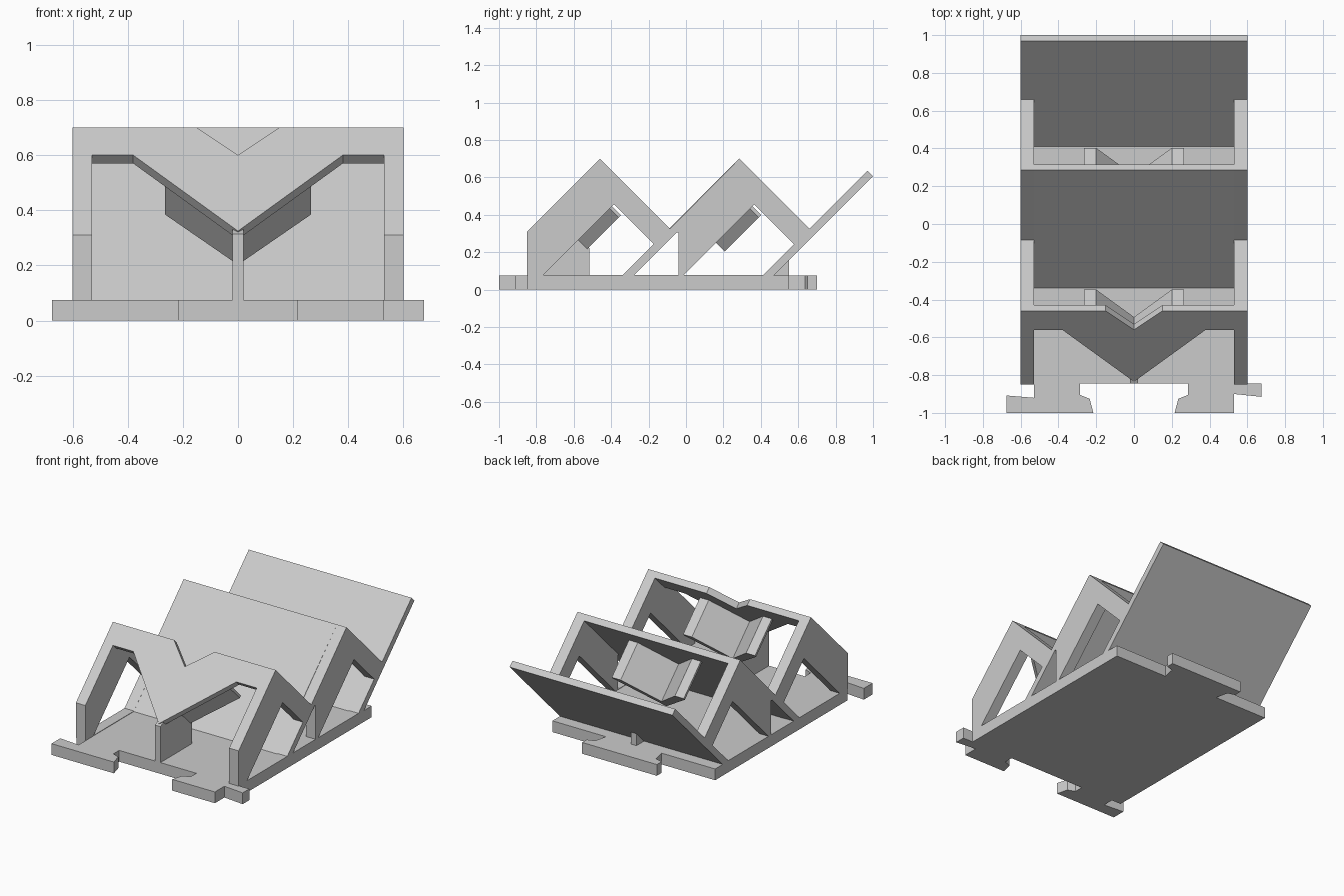
import bpy
import bmesh
from mathutils import Matrix

cube = bpy.data.objects.get("Cube")
if cube:
    bpy.data.objects.remove(cube, do_unlink=True)

plastic = bpy.data.materials.new("light grey plastic")
plastic.use_nodes = True
grey = (0.6, 0.6, 0.6, 1)
plastic.diffuse_color = grey
plastic.node_tree.nodes["Principled BSDF"].inputs["Base Color"].default_value = grey

# Axis frames: floor plan, side profile, and the 45 degree panel plane
# (panel plane: v = y + z runs up the slope, w = y - z is the depth)
PLAN = Matrix.Identity(4)
SIDE = Matrix(((0, 0, 1, 0), (1, 0, 0, 0), (0, 1, 0, 0), (0, 0, 0, 1)))
SLOPE = Matrix(((1, 0, 0, 0), (0, .5, .5, 0), (0, .5, -.5, 0), (0, 0, 0, 1)))


def prism(name, frame, low, high, *outlines):
    """Extrude an outline (further outlines are holes) from low to high."""
    curve = bpy.data.curves.new(name, 'CURVE')
    curve.dimensions = '2D'
    curve.fill_mode = 'BOTH'
    curve.extrude = (high - low) / 2
    for outline in outlines:
        spline = curve.splines.new('POLY')
        spline.points.add(len(outline) - 1)
        for point, (u, v) in zip(spline.points, outline):
            point.co = (u, v, 0, 1)
        spline.use_cyclic_u = True
    temp = bpy.data.objects.new(name, curve)
    bpy.context.scene.collection.objects.link(temp)
    graph = bpy.context.evaluated_depsgraph_get()
    mesh = bpy.data.meshes.new_from_object(temp.evaluated_get(graph))
    bpy.data.objects.remove(temp, do_unlink=True)
    bpy.data.curves.remove(curve)
    bm = bmesh.new()
    bm.from_mesh(mesh)
    bm.transform(frame @ Matrix.Translation((0, 0, (low + high) / 2)))
    bmesh.ops.remove_doubles(bm, verts=bm.verts, dist=0.0001)
    bmesh.ops.recalc_face_normals(bm, faces=bm.faces)
    bm.to_mesh(mesh)
    bm.free()
    mesh.name = name
    mesh.materials.clear()
    mesh.materials.append(plastic)
    for face in mesh.polygons:
        face.use_smooth = False
        face.material_index = 0
    obj = bpy.data.objects.new(name, mesh)
    bpy.context.scene.collection.objects.link(obj)
    return obj


def mirrored(half):
    """Complete a half outline that runs from one centre point to another."""
    return half + [(-x, v) for x, v in reversed(half) if x > 0]


FLOOR = 0.075
STEP = 0.75      # spacing of the two bays
THICK = 0.06     # panel thickness along the depth axis
INNER, OUTER = 0.53, 0.6

# Base with interlocking tabs: socket and ears in front, dovetail behind
base = [(.6, .55), (.6, -.845), (.675, -.845), (.675, -.915), (.53, -.9),
        (.53, -1), (.215, -1), (.235, -.925), (.285, -.905), (.285, -.845),
        (-.285, -.845), (-.285, -.905), (-.235, -.925), (-.215, -1),
        (-.675, -1), (-.675, -.908), (-.53, -.92), (-.53, -.845),
        (-.6, -.845), (-.6, .55)]
dovetail = [(-.205, .55), (-.225, .635), (-.275, .65), (-.275, .7),
            (.275, .7), (.275, .65), (.225, .635), (.205, .55)]
prism("base", PLAN, 0, FLOOR, base + dovetail)

# Side walls with two large windows and a small one between them
wall = [(-.85, FLOOR), (-.85, .31), (-.46, .7), (-.085, .325), (.285, .7),
        (.66, .325), (.97, .635), (1, .605), (.47, FLOOR)]
foot = FLOOR + .003
window = [(-.762, foot), (-.385, .455), (-.173, .243), (-.338, foot)]
windows = [[(y + bay * STEP, z) for y, z in window] for bay in (0, 1)]
small_window = [(-.277, foot), (-.05, .305), (-.04, .305), (-.04, foot)]
for side, low, high in (("left", INNER, OUTER), ("right", -OUTER, -INNER)):
    prism(side + "_side_wall", SIDE, low, high, wall, *windows, small_window)

# Front panel: V shaped apron below, small V notch in the top edge
apron = [(0, .04), (.15, .24), (INNER, .24), (INNER, .04), (.38, .04), (0, -.51)]
prism("front_panel", SLOPE, -1.16, -1.16 + THICK, mirrored(apron))

# Middle and rear sloping panels
for name, depth, bottom, top in (("middle_panel", -.415, -.28, .985),
                                 ("rear_panel", .335, .47, 1.605)):
    prism(name, SLOPE, depth, depth + THICK,
          [(-INNER, bottom), (INNER, bottom), (INNER, top), (-INNER, top)])

# V shaped chutes projecting square from the backs of the first two panels
chute = [(0, -.34), (.265, .025), (.265, .05), (.2, .05), (0, -.24)]
for bay, name in enumerate(("front_chute", "middle_chute")):
    shift = bay * STEP
    outline = [(x, v + shift) for x, v in mirrored(chute)]
    prism(name, SLOPE, -1.11 + shift, -.745 + shift, outline)

# Centre webs that prop the front chute and the rear panel
prism("front_web", SIDE, -.02, .02,
      [(-.845, FLOOR), (-.845, .315), (-.72, .38), (-.515, .22), (-.515, FLOOR)])
prism("rear_web", SIDE, -.02, .02,
      [(.47, FLOOR), (.55, FLOOR), (.55, .155)])
